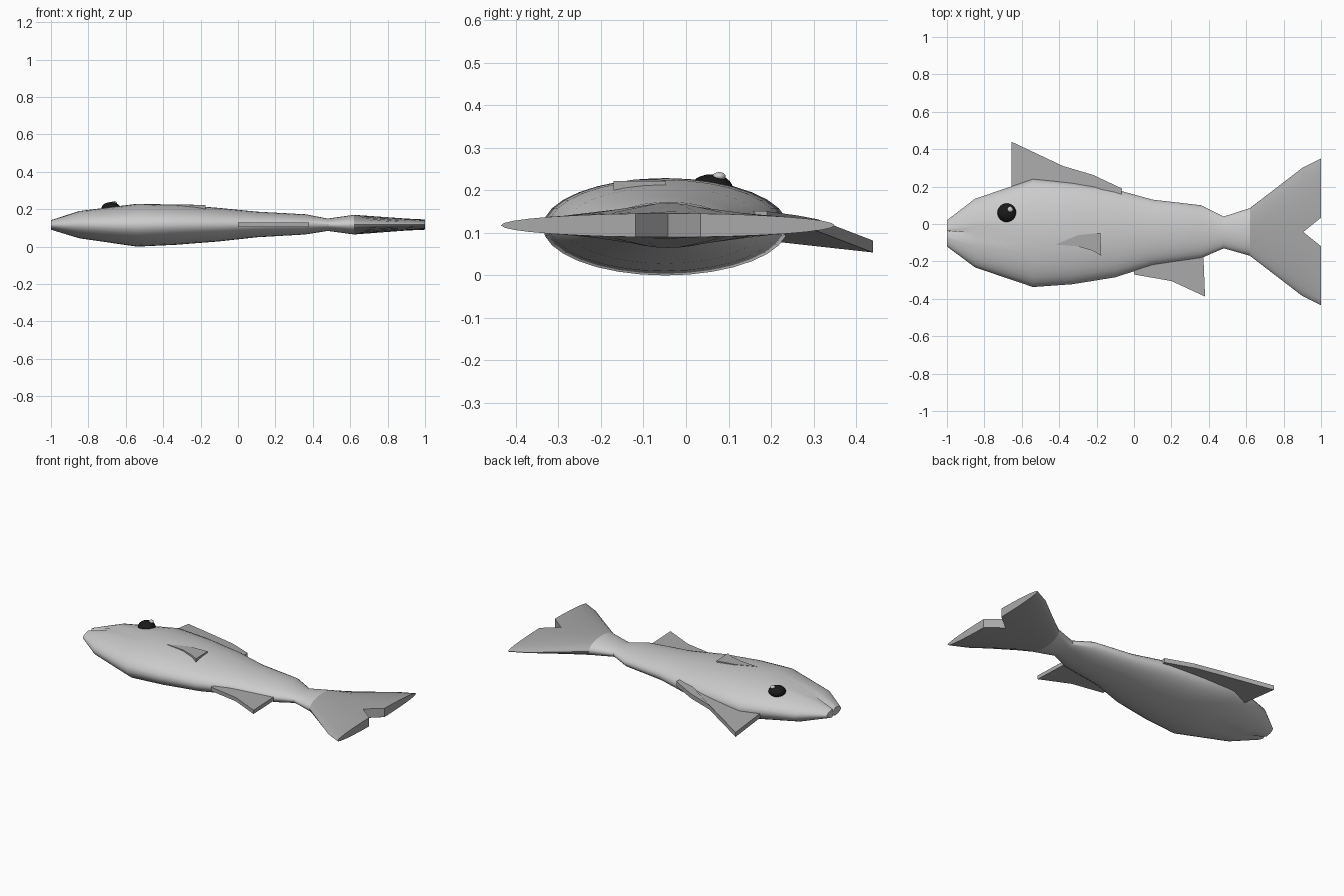
import bpy, bmesh
from math import cos, sin, tau

if "Cube" in bpy.data.objects:
    bpy.data.objects.remove(bpy.data.objects["Cube"])

N = 32


def material(name, v):
    m = bpy.data.materials.new(name)
    m.diffuse_color = (v, v, v, 1)
    m.use_nodes = True
    m.node_tree.nodes["Principled BSDF"].inputs["Base Color"].default_value = m.diffuse_color
    return m


fin_grey = material("fin_grey", 0.4)
black = material("eye_black", 0.01)
white = material("glint_white", 0.9)


def finish(bm, name, mat=None, angle=None):
    bmesh.ops.recalc_face_normals(bm, faces=bm.faces[:])
    me = bpy.data.meshes.new(name)
    bm.to_mesh(me)
    bm.free()
    ob = bpy.data.objects.new(name, me)
    bpy.context.collection.objects.link(ob)
    if mat:
        me.materials.append(mat)
    if angle:
        bpy.ops.object.select_all(action='DESELECT')
        ob.select_set(True)
        bpy.context.view_layer.objects.active = ob
        bpy.ops.object.shade_smooth_by_angle(angle=angle)
    return ob


def cap(bm, ring):
    # close a ring with strips joining upper and lower halves
    for i in range(N // 2):
        quad = [ring[i], ring[i + 1], ring[(N - i - 1) % N], ring[(N - i) % N]]
        bm.faces.new(list(dict.fromkeys(quad)))


def loft(name, sections, dent, mat=None):
    bm = bmesh.new()
    rings = []
    for k, (x, y0, y1, z0, z1) in enumerate(sections):
        ring = []
        for i in range(N):
            a = tau * i / N
            p = [x, (y0 + y1) / 2 + (y1 - y0) / 2 * cos(a),
                 (z0 + z1) / 2 + (z1 - z0) / 2 * sin(a)]
            if i % (N // 2) == N // 4:
                dent(k, p)
            ring.append(bm.verts.new(p))
        rings.append(ring)
    for a, b in zip(rings, rings[1:]):
        for i in range(N):
            j = (i + 1) % N
            bm.faces.new((a[i], a[j], b[j], b[i]))
    cap(bm, rings[0])
    cap(bm, rings[-1])
    return finish(bm, name, mat, 0.6)


def mouth_dent(k, p):
    # pinch the snout to form the mouth crease
    if k == 0:
        p[1] += 0.012
        p[2] = 0.115 + (p[2] - 0.115) * 0.2


def tail_notch(k, p):
    if k == 2:
        p[0] = 0.905


# body: x, y range, z range of each elliptical section
loft("body", [(-1, -.12, .02, .09, .142), (-.85, -.232, .135, .045, .19),
              (-.54, -.337, .24, 0, .229), (-.33, -.322, .22, .01, .225),
              (-.1, -.285, .185, .028, .207), (.1, -.22, .13, .05, .187),
              (.36, -.182, .1, .065, .173), (.48, -.13, .04, .084, .15),
              (.62, -.17, .085, .065, .17)], mouth_dent)

# tail fan
loft("tail_fin", [(.62, -.17, .085, .065, .17), (.9, -.385, .3, .086, .15),
                  (1, -.435, .35, .09, .146)], tail_notch, fin_grey)


# thin fins: outline of mid-plane points, thickened in z
def fin(name, pts, t=0.024):
    bm = bmesh.new()
    n = len(pts)
    lo = [bm.verts.new((x, y, z - t / 2)) for x, y, z in pts]
    hi = [bm.verts.new((x, y, z + t / 2)) for x, y, z in pts]
    bm.faces.new(lo[::-1])
    bm.faces.new(hi)
    for i in range(n):
        j = (i + 1) % n
        bm.faces.new((lo[i], lo[j], hi[j], hi[i]))
    return finish(bm, name, fin_grey)


fin("dorsal_fin", [(-.655, .15, .1), (-.655, .44, .068), (-.38, .31, .118),
                   (-.22, .263, .127), (-.065, .19, .137), (-.07, .12, .137)], 0.028)
fin("anal_fin", [(0, -.18, .117), (0, -.27, .117), (.2, -.305, .117),
                 (.38, -.388, .117), (.37, -.15, .117)])
fin("pectoral_fin", [(-.42, -.11, .214), (-.3, -.06, .214), (-.18, -.047, .21),
                     (-.175, -.17, .21), (-.22, -.143, .21), (-.3, -.12, .214)])


# eye and glint
def ball(name, loc, scale, mat):
    bm = bmesh.new()
    bmesh.ops.create_uvsphere(bm, u_segments=24, v_segments=12, radius=1)
    ob = finish(bm, name, mat, 0.6)
    ob.location = loc
    ob.scale = scale


ball("eye", (-.68, .06, .205), (.05, .05, .033), black)
ball("eye_glint", (-.662, .078, .233), (.015, .015, .01), white)
